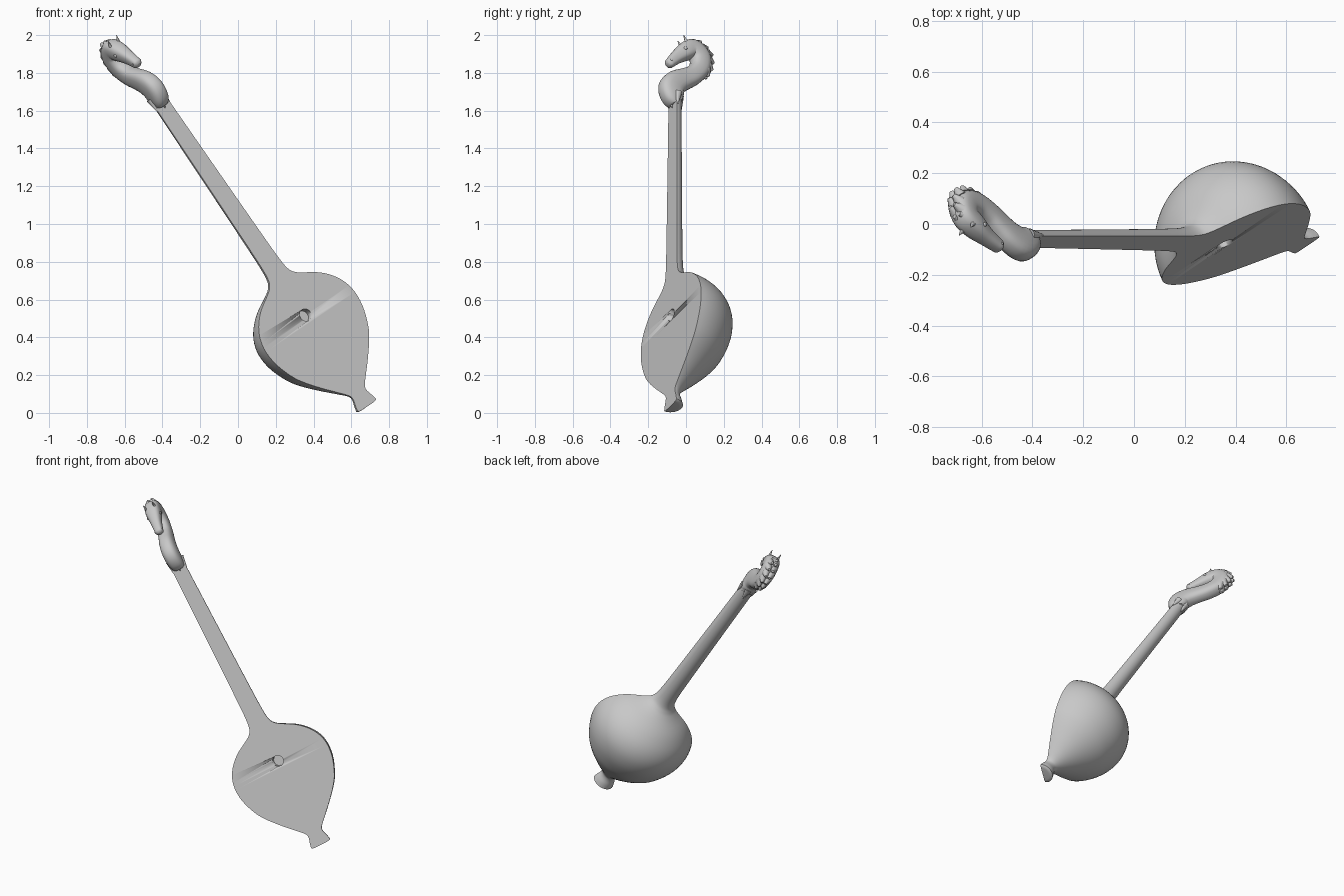
import bpy, bmesh, math
from mathutils import Vector, Matrix

if "Cube" in bpy.data.objects:
    bpy.data.objects.remove(bpy.data.objects["Cube"])

# Instrument frame: X = width, Y = depth (back), Z = along the neck
U = Vector((-0.5623, 0.0067, 0.827)).normalized()
W = Vector((0.72, 0.49, 0.49))
W = (W - U * W.dot(U)).normalized()
B = U.cross(W)
FRAME = Matrix.Translation((0.682, -0.083, 0.042)) @ Matrix((W, B, U)).transposed().to_4x4()

grey = bpy.data.materials.new("plain_grey")
grey.diffuse_color = (0.58, 0.58, 0.58, 1)
grey.use_nodes = True
grey.node_tree.nodes["Principled BSDF"].inputs["Base Color"].default_value = grey.diffuse_color


def finish(name, bm, angle=40):
    bmesh.ops.recalc_face_normals(bm, faces=bm.faces[:])
    me = bpy.data.meshes.new(name)
    bm.to_mesh(me)
    bm.free()
    me.materials.append(grey)
    ob = bpy.data.objects.new(name, me)
    bpy.context.collection.objects.link(ob)
    ob.matrix_world = FRAME
    bpy.ops.object.select_all(action='DESELECT')
    bpy.context.view_layer.objects.active = ob
    ob.select_set(True)
    bpy.ops.object.shade_smooth_by_angle(angle=math.radians(angle))
    return ob


def spline(pts, n):
    """Smooth curve through tuples of any length."""
    out = []
    for i in range(len(pts) - 1):
        a, b, c, d = (pts[max(0, min(len(pts) - 1, i + k))] for k in (-1, 0, 1, 2))
        for j in range(n):
            t = j / n
            out.append(tuple(0.5 * (2 * q + (r - p) * t + (2 * p - 5 * q + 4 * r - s) * t * t
                                    + (3 * q - p - 3 * r + s) * t ** 3)
                             for p, q, r, s in zip(a, b, c, d)))
    return out + [tuple(pts[-1])]


def loft(rings):
    bm = bmesh.new()
    vs = [[bm.verts.new(p) for p in r] for r in rings]
    n = len(vs[0])
    for a, b in zip(vs, vs[1:]):
        for i in range(n):
            k = (i + 1) % n
            bm.faces.new((a[i], a[k], b[k], b[i]))
    bm.faces.new(vs[0])
    bm.faces.new(vs[-1])
    return bm


def local(s, p, t=0.0):
    return Vector((t, -p, s))


def spike(bm, a, b, r1, r2=0.002, seg=10, flat=1.0):
    d = b - a
    m = Matrix.Translation((a + b) / 2) @ d.to_track_quat('Z', 'Y').to_matrix().to_4x4()
    bmesh.ops.create_cone(bm, cap_ends=True, segments=seg, radius1=r1, radius2=r2,
                          depth=d.length, matrix=m @ Matrix.Diagonal((flat, 1, 1, 1)))


# Body, neck and tail: half of a turned shape, flat at the front
profile = [(0.0, 0.067), (0.03, 0.06), (0.065, 0.05), (0.092, 0.057), (0.137, 0.100),
           (0.20, 0.163), (0.28, 0.235), (0.35, 0.281), (0.454, 0.319), (0.555, 0.324),
           (0.644, 0.290), (0.72, 0.218), (0.775, 0.125), (0.80, 0.090), (0.835, 0.069),
           (0.914, 0.060), (1.1, 0.056), (1.5, 0.051), (1.97, 0.046)]
prof = [(-0.008, 0.045), (-0.006, 0.06)] + spline(profile, 4)
N = 40
body = finish("body_and_neck", loft(
    [[(r * math.cos(math.pi * i / N), r * math.sin(math.pi * i / N), s) for i in range(N + 1)]
     for s, r in prof]), 35)

# Sound hole
bm = bmesh.new()
bmesh.ops.create_cone(bm, cap_ends=True, segments=32, radius1=0.034, radius2=0.034, depth=0.08,
                      matrix=Matrix.Translation((0, 0, 0.576)) @ Matrix.Rotation(math.pi / 2, 4, 'X'))
cutter = finish("hole_cutter", bm)
cutter.hide_render = True
mod = body.modifiers.new("sound_hole", 'BOOLEAN')
mod.operation = 'DIFFERENCE'
mod.solver = 'EXACT'
mod.object = cutter
bpy.ops.object.select_all(action='DESELECT')
bpy.context.view_layer.objects.active = body
body.select_set(True)
while body.modifiers[0] != mod:
    bpy.ops.object.modifier_move_up(modifier=mod.name)
bpy.ops.object.modifier_apply(modifier=mod.name)
bpy.data.objects.remove(cutter)

# Horse neck and head: along, forward, radius in profile, half thickness
spine = [(1.935, -0.018, 0.040, 0.040), (1.965, 0.000, 0.060, 0.048), (2.02, 0.010, 0.070, 0.050),
         (2.07, -0.020, 0.066, 0.048), (2.11, -0.070, 0.058, 0.045), (2.15, -0.120, 0.053, 0.045),
         (2.21, -0.160, 0.054, 0.046), (2.28, -0.162, 0.056, 0.048), (2.315, -0.115, 0.053, 0.048),
         (2.283, -0.068, 0.048, 0.046), (2.235, -0.022, 0.036, 0.034), (2.195, 0.010, 0.029, 0.028),
         (2.175, 0.025, 0.024, 0.025), (2.166, 0.032, 0.012, 0.013)]
path = spline(spine, 4)
rings = []
for i, (s, p, r, t) in enumerate(path):
    a, b = path[max(i - 1, 0)], path[min(i + 1, len(path) - 1)]
    tan = Vector((b[0] - a[0], b[1] - a[1])).normalized()
    nx, ny = -tan.y, tan.x
    ring = []
    for k in range(24):
        c, d = math.cos(math.tau * k / 24), math.sin(math.tau * k / 24)
        c = math.copysign(abs(c) ** 0.75, c) * r
        d = math.copysign(abs(d) ** 0.75, d) * t
        ring.append(local(s + nx * c, p + ny * c, d))
    rings.append(ring)
finish("horse_head", loft(rings), 60)

# Ears, eyes and nostrils, mirrored
bm = bmesh.new()
for side in (-1, 1):
    spike(bm, local(2.295, -0.085, side * 0.026), local(2.364, -0.045, side * 0.031), 0.021, flat=0.8)
finish("ears", bm, 60)
bm = bmesh.new()
for side in (-1, 1):
    for s, p, t, r in ((2.277, -0.052, 0.040, 0.010), (2.186, 0.024, 0.024, 0.006)):
        bmesh.ops.create_uvsphere(bm, u_segments=12, v_segments=8, radius=r,
                                  matrix=Matrix.Translation(local(s, p, side * t)))
finish("eyes_and_nostrils", bm, 80)

# Mane: overlapping tufts around the back of the neck
bm = bmesh.new()
back = [(2.335, -0.105), (2.345, -0.135), (2.332, -0.168), (2.308, -0.195),
        (2.272, -0.205), (2.235, -0.203), (2.20, -0.192)]
for i, (s, p) in enumerate(back):
    ang = math.radians(20 + 22 * i)
    tip = (s + 0.037 * math.cos(ang), p - 0.037 * math.sin(ang))
    for side in (-1, 1):
        spike(bm, local(s, p, side * 0.016), local(*tip, side * 0.012), 0.026, 0.008)
finish("mane", bm, 50)

# Pointed leaves where the carving meets the neck
bm = bmesh.new()
for s0, p0, t0, s1, p1, t1 in ((1.98, -0.01, 0.036, 1.905, -0.005, 0.047),
                               (1.98, -0.01, -0.036, 1.905, -0.005, -0.047),
                               (1.975, 0.02, 0.0, 1.90, 0.004, 0.0),
                               (1.985, -0.04, 0.0, 1.905, -0.052, 0.0)):
    spike(bm, local(s0, p0, t0), local(s1, p1, t1), 0.024)
finish("leaf_points", bm, 60)
